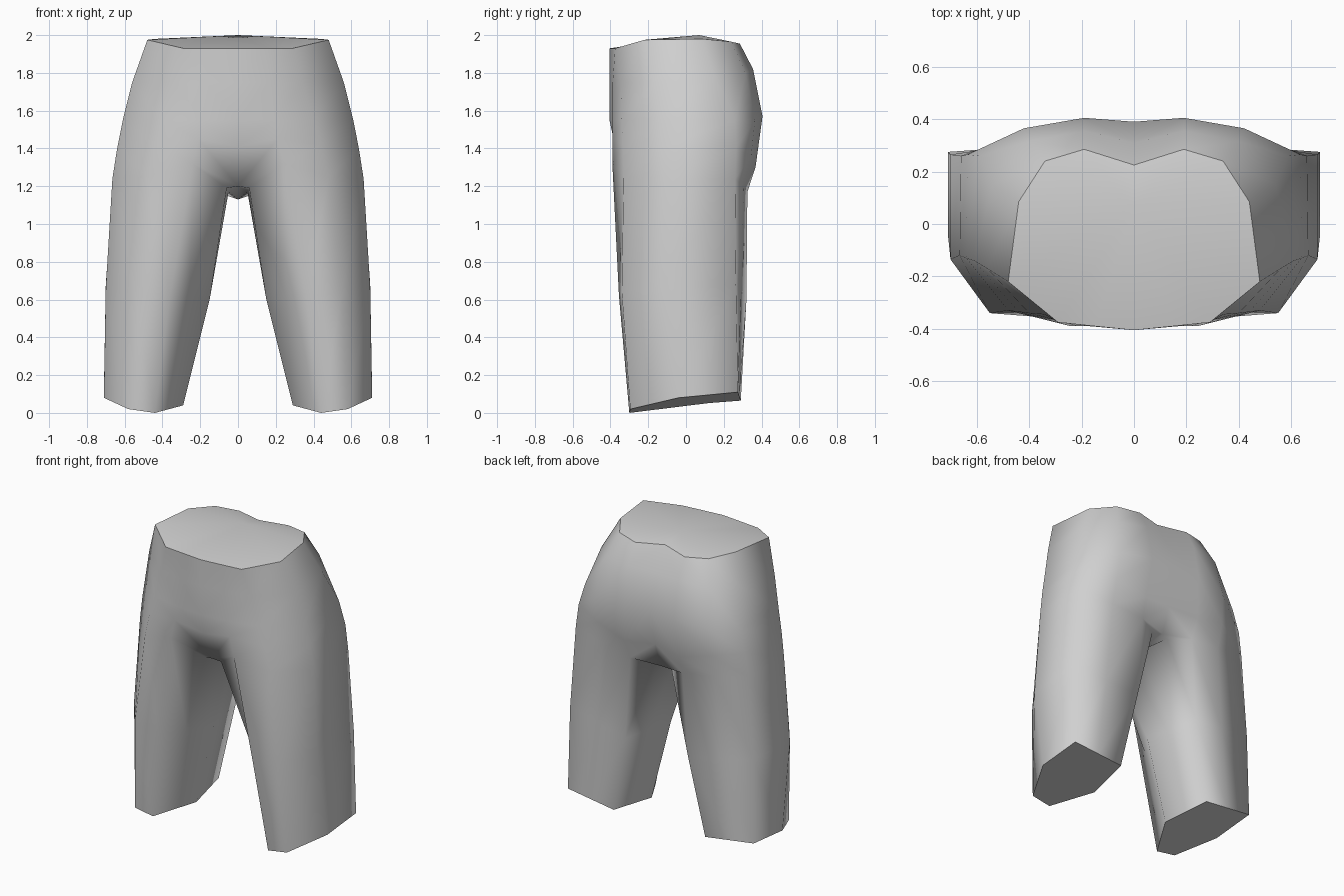
import bpy
import bmesh
from mathutils import Vector

default_cube = bpy.data.objects.get("Cube")
if default_cube:
    bpy.data.objects.remove(default_cube, do_unlink=True)

# One plain clay colour
clay = bpy.data.materials.new("clay_grey")
clay.use_nodes = True
clay_colour = (.63, .63, .63, 1)
clay.diffuse_color = clay_colour
clay.node_tree.nodes["Principled BSDF"].inputs["Base Color"].default_value = clay_colour

bm = bmesh.new()


def make_ring(*points):
    """Add one cross-section, listed from the front around the outside to the back."""
    return [bm.verts.new(point) for point in points]


def midpoint(first, second):
    return (Vector(first) + Vector(second)) / 2


def make_leg_ring(front_in, front_out, outer, back_out, back_in, inner):
    """Add a closed six-sided leg section, with extra points along its back and inside."""
    return make_ring(front_in, front_out, outer, back_out, midpoint(back_out, back_in), back_in,
                     midpoint(back_in, inner), inner, midpoint(inner, front_in))


def add_face(*corners, smooth=True):
    face = bm.faces.new(corners)
    face.smooth = smooth


def bridge(lower, upper, closed=False):
    """Join two sections with a band of smooth quads."""
    count = len(lower)
    for i in range(count if closed else count - 1):
        j = (i + 1) % count
        add_face(lower[i], lower[j], upper[j], upper[i])


def sharpen(section, closed=False):
    """Keep a hard edge along an open end of the body."""
    following = section[1:] + section[:1] if closed else section[1:]
    for start, end in zip(section, following):
        bm.edges.get((start, end)).smooth = False


# Torso half sections, top to bottom
waist = make_ring((0, -.405, 1.93), (.15, -.39, 1.93), (.29, -.375, 1.93), (.48, -.22, 1.975),
                  (.44, .085, 1.98), (.34, .24, 1.965), (.19, .285, 1.955), (0, .225, 1.965))
belly = make_ring((0, -.405, 1.75), (.17, -.388, 1.75), (.34, -.345, 1.75), (.56, -.17, 1.75),
                  (.54, .15, 1.78), (.4, .315, 1.8), (.19, .355, 1.82), (0, .31, 1.8))
seat = make_ring((0, -.405, 1.55), (.19, -.388, 1.55), (.4, -.34, 1.55), (.61, -.14, 1.55),
                 (.59, .26, 1.55), (.42, .365, 1.55), (.19, .405, 1.57), (0, .39, 1.56))
fold = make_ring((0, -.375, 1.41), (.21, -.39, 1.45), (.44, -.335, 1.42), (.64, -.13, 1.4),
                 (.635, .265, 1.4), (.43, .345, 1.36), (.21, .368, 1.3), (0, .335, 1.32))

# Hip section, shared by torso and leg
thigh = make_ring((.24, -.39, 1.32), (.48, -.33, 1.25), (.665, -.12, 1.24), (.66, .26, 1.24),
                  (.43, .305, 1.2), (.2, .325, 1.17), (.06, .25, 1.15), (.05, -.02, 1.17),
                  (.06, -.27, 1.19))
back_in, inner_back, inner, inner_front = thigh[-4:]
front_centre, crotch, back_centre = make_ring((0, -.28, 1.2), (0, 0, 1.13), (0, .28, 1.15))
hip = [front_centre] + thigh[:-3] + [back_centre]

for lower, upper in ((hip, fold), (fold, seat), (seat, belly), (belly, waist)):
    bridge(lower, upper)

# Groin and underside between the legs
add_face(front_centre, inner_front, thigh[0])
add_face(front_centre, crotch, inner, inner_front)
add_face(crotch, back_centre, inner_back, inner)
add_face(back_centre, back_in, inner_back)

# Leg sections
knee = make_leg_ring((.36, -.355, .62), (.55, -.34, .64), (.7, -.135, .66),
                     (.7, .265, .68), (.24, .32, .6), (.15, -.05, .6))
cuff = make_leg_ring((.44, -.3, 0), (.58, -.295, .02), (.71, -.04, .08),
                     (.71, .275, .11), (.35, .29, .065), (.29, -.04, .04))
bridge(knee, thigh, closed=True)
bridge(cuff, knee, closed=True)

# Flat end caps
add_face(*reversed(cuff), smooth=False)
sharpen(cuff, closed=True)
waist_centre = bm.verts.new((0, .07, 2))
for start, end in zip(waist, waist[1:]):
    add_face(start, end, waist_centre)
sharpen(waist)

mesh = bpy.data.meshes.new("hips_and_legs")
bm.to_mesh(mesh)
bm.free()
mesh.materials.append(clay)
body = bpy.data.objects.new("hips_and_legs", mesh)
bpy.context.collection.objects.link(body)

# Mirror the half body across the centre
mirror = body.modifiers.new("mirror", "MIRROR")
mirror.use_axis[0] = True
mirror.use_clip = True
mirror.merge_threshold = .001
